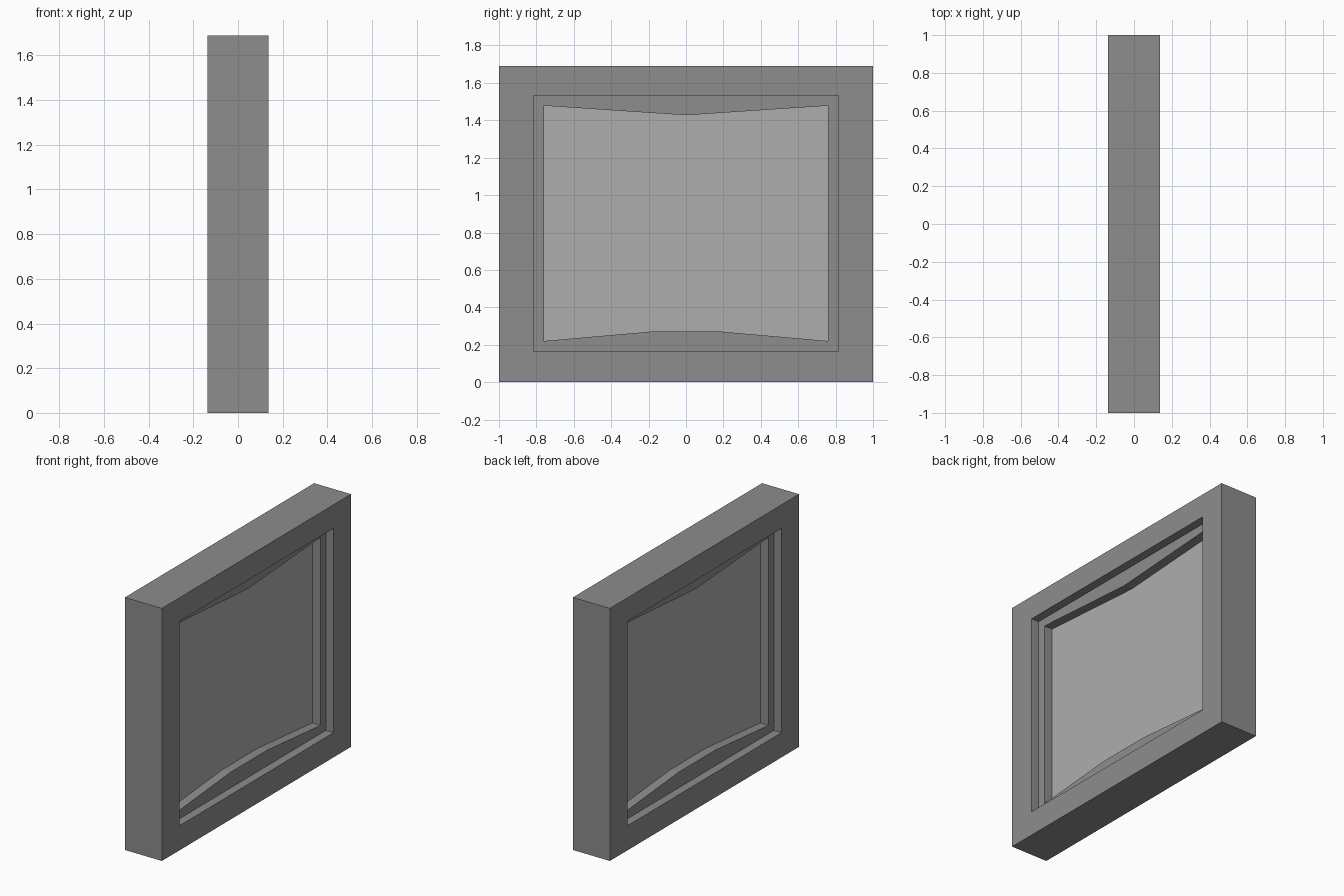
import bpy, bmesh
from mathutils import Vector

if "Cube" in bpy.data.objects:
    bpy.data.objects.remove(bpy.data.objects["Cube"])


def rect(half_w, z0, z1):
    return [(-half_w, z0), (half_w, z0), (half_w, z1), (-half_w, z1)]


def slab(name, loops, half_depth, grey):
    """Extrude flat outline(s) in the YZ plane along X; a second loop is a hole."""
    bm = bmesh.new()
    for loop in loops:
        vs = [bm.verts.new((-half_depth, y, z)) for y, z in loop]
        for i, v in enumerate(vs):
            bm.edges.new((v, vs[(i + 1) % len(vs)]))
    bmesh.ops.triangle_fill(bm, edges=bm.edges[:], use_beauty=True,
                            normal=Vector((1, 0, 0)))
    ext = bmesh.ops.extrude_face_region(bm, geom=bm.faces[:],
                                        use_keep_orig=True)
    moved = [g for g in ext["geom"] if isinstance(g, bmesh.types.BMVert)]
    bmesh.ops.translate(bm, verts=moved, vec=(2 * half_depth, 0, 0))
    bmesh.ops.recalc_face_normals(bm, faces=bm.faces[:])
    bmesh.ops.dissolve_limit(bm, angle_limit=0.01, verts=bm.verts[:],
                             edges=bm.edges[:])
    me = bpy.data.meshes.new(name)
    bm.to_mesh(me)
    bm.free()
    ob = bpy.data.objects.new(name, me)
    bpy.context.collection.objects.link(ob)
    mat = bpy.data.materials.new(name + "_grey")
    mat.diffuse_color = (grey, grey, grey, 1)
    mat.use_nodes = True
    mat.node_tree.nodes["Principled BSDF"].inputs["Base Color"].default_value = mat.diffuse_color
    me.materials.append(mat)
    return ob


outer = rect(1.0, 0.0, 1.69)
recess = rect(0.815, 0.165, 1.532)
# opening with a pointed top edge and a flat-topped bottom edge
opening = [(-0.76, 0.22), (-0.19, 0.27), (0.19, 0.27), (0.76, 0.22),
           (0.76, 1.478), (0.0, 1.427), (-0.76, 1.478)]

# outer frame
slab("outer_frame", [outer, recess], 0.137, 0.266)
# stepped inner frame
slab("inner_frame", [recess, opening], 0.08, 0.266)
# paler window pane
slab("window_pane", [opening], 0.018, 0.42)
